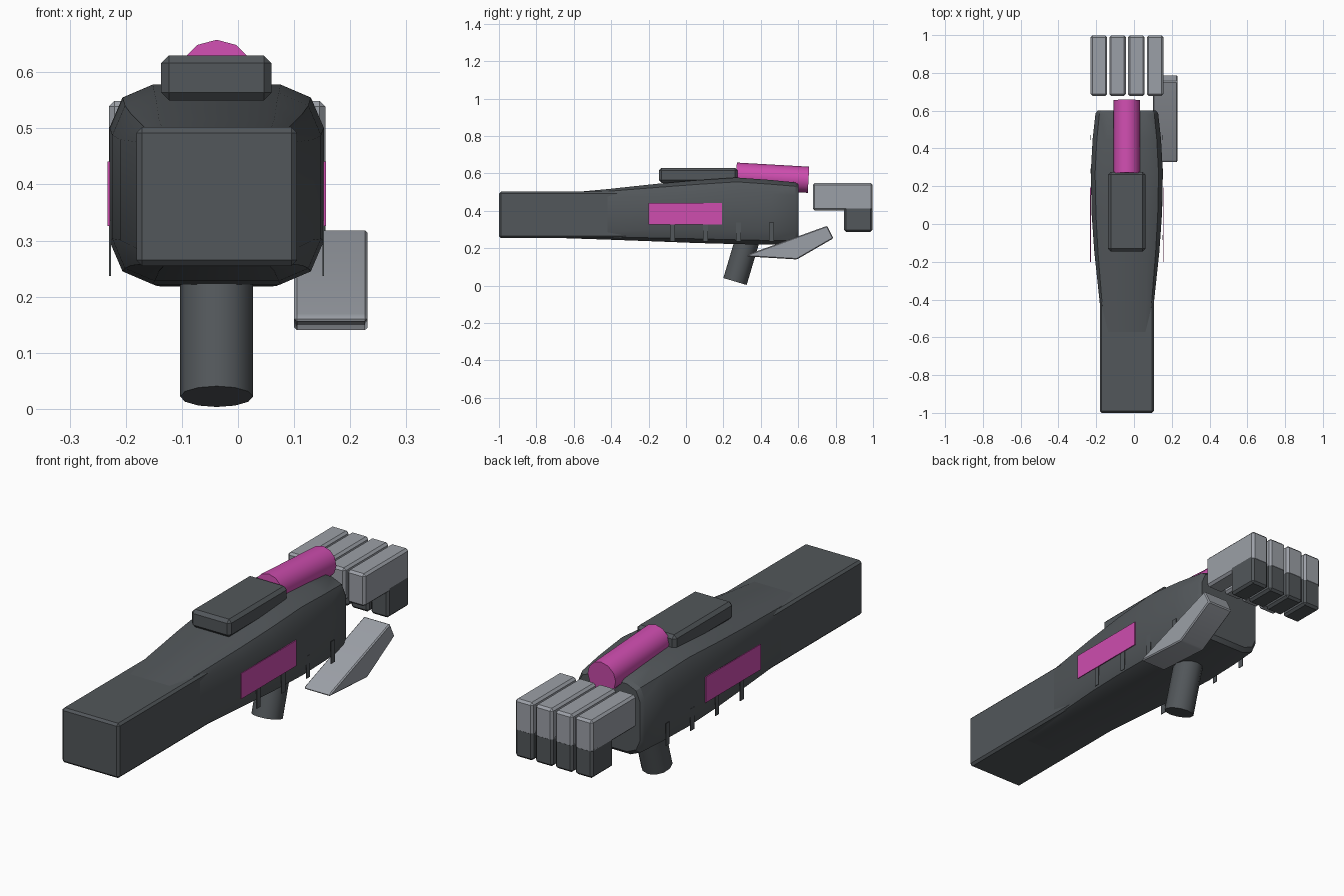
import bpy, bmesh, math
from mathutils import Matrix, Vector

if "Cube" in bpy.data.objects:
    bpy.data.objects.remove(bpy.data.objects["Cube"])

CX = -0.038  # centre line of the arm


def material(name, rgb):
    m = bpy.data.materials.new(name)
    m.diffuse_color = (*rgb, 1)
    m.use_nodes = True
    m.node_tree.nodes["Principled BSDF"].inputs["Base Color"].default_value = m.diffuse_color
    return m


DARK = material("dark grey", (0.085, 0.095, 0.103))
LIGHT = material("light grey", (0.33, 0.35, 0.385))
PINK = material("magenta", (0.62, 0.075, 0.43))


def finish(name, bm, mat, bevel=0.0, angle=30):
    bmesh.ops.recalc_face_normals(bm, faces=bm.faces[:])
    if bevel:
        bmesh.ops.bevel(bm, geom=bm.edges[:], offset=bevel, segments=1,
                        affect='EDGES', profile=0.5)
    me = bpy.data.meshes.new(name)
    bm.to_mesh(me)
    bm.free()
    ob = bpy.data.objects.new(name, me)
    bpy.context.collection.objects.link(ob)
    me.materials.append(mat)
    bpy.ops.object.select_all(action='DESELECT')
    bpy.context.view_layer.objects.active = ob
    ob.select_set(True)
    bpy.ops.object.shade_smooth_by_angle(angle=math.radians(angle))
    return ob


def box(name, x, y, z, mat, bevel=0.0):
    bm = bmesh.new()
    size = Matrix.Diagonal((x[1] - x[0], y[1] - y[0], z[1] - z[0], 1))
    mid = Matrix.Translation((sum(x) / 2, sum(y) / 2, sum(z) / 2))
    bmesh.ops.create_cube(bm, size=1, matrix=mid @ size)
    return finish(name, bm, mat, bevel)


def rod(name, a, b, r, mat):
    a, b = Vector(a), Vector(b)
    rot = (b - a).to_track_quat('Z', 'Y').to_matrix().to_4x4()
    bm = bmesh.new()
    bmesh.ops.create_cone(bm, cap_ends=True, segments=12, radius1=r, radius2=r,
                          depth=(b - a).length,
                          matrix=Matrix.Translation((a + b) / 2) @ rot)
    return finish(name, bm, mat, angle=40)


# Square upper arm
box("upper_arm", (-0.181, 0.105), (-1.0, 0.0), (0.255, 0.502), DARK, 0.01)

# Forearm shell: rounded box sections (y, half width, bottom, top, corner)
stations = [(-0.66, 0.115, 0.254, 0.494, 0.02), (-0.42, 0.143, 0.246, 0.516, 0.04),
            (-0.15, 0.172, 0.236, 0.545, 0.065), (0.05, 0.186, 0.228, 0.563, 0.075),
            (0.27, 0.191, 0.222, 0.578, 0.077), (0.45, 0.181, 0.219, 0.565, 0.075),
            (0.585, 0.166, 0.218, 0.552, 0.07), (0.602, 0.154, 0.235, 0.54, 0.065)]
bm = bmesh.new()
rings = []
for y, w, lo, hi, c in stations:
    ring = []
    for sx, sz, order in ((1, 1, 1), (-1, 1, -1), (-1, -1, 1), (1, -1, -1)):
        corner = [(0, c), (0.3 * c, 0.3 * c), (c, 0)][::order]
        for dx, dz in corner:
            z = hi - dz if sz > 0 else lo + dz
            ring.append(bm.verts.new((CX + sx * (w - dx), y, z)))
    rings.append(ring)
for r0, r1 in zip(rings, rings[1:]):
    for i in range(12):
        j = (i + 1) % 12
        bm.faces.new((r0[i], r0[j], r1[j], r1[i]))
bm.faces.new(rings[0])
bm.faces.new(rings[-1])
finish("forearm_shell", bm, DARK)

# Top block, cylinder and lower peg
box("top_block", (-0.137, 0.06), (-0.145, 0.275), (0.55, 0.63), DARK, 0.014)
rod("top_cylinder", (CX, 0.268, 0.588), (CX, 0.655, 0.566), 0.07, PINK)
rod("lower_peg", (CX, 0.262, 0.022), (CX, 0.327, 0.24), 0.065, DARK)

# Side panels and small ribs on both sides
for side, s in (("left", -1), ("right", 1)):
    def span(a, b):
        return sorted((CX + s * a, CX + s * b))
    box("side_panel_" + side, span(0.1905, 0.195), (-0.2, 0.192), (0.326, 0.441), PINK)
    for i, y in enumerate((-0.085, 0.092, 0.268, 0.444)):
        box(f"rib_{side}_{i + 1}", span(0.1885, 0.1915), (y, y + 0.026),
            (0.237, 0.337), DARK)

# Fingers: light upper joints and dark folded tips
for i in range(4):
    x = -0.23 + i * 0.0992
    box(f"finger_{i + 1}", (x, x + 0.088), (0.678, 0.998), (0.402, 0.549), LIGHT, 0.01)
    box(f"fingertip_{i + 1}", (x, x + 0.088), (0.845, 0.997), (0.288, 0.43), DARK, 0.01)

# Thumb: bent wedge profile in the side plane
profile = [(0.325, 0.156), (0.593, 0.14), (0.788, 0.253), (0.755, 0.32), (0.335, 0.168)]
bm = bmesh.new()
ends = [[bm.verts.new((x, y, z)) for y, z in profile] for x in (0.1, 0.231)]
for e in ends:
    bm.faces.new(e)
for i in range(5):
    j = (i + 1) % 5
    bm.faces.new((ends[0][i], ends[0][j], ends[1][j], ends[1][i]))
finish("thumb", bm, LIGHT, 0.005)
